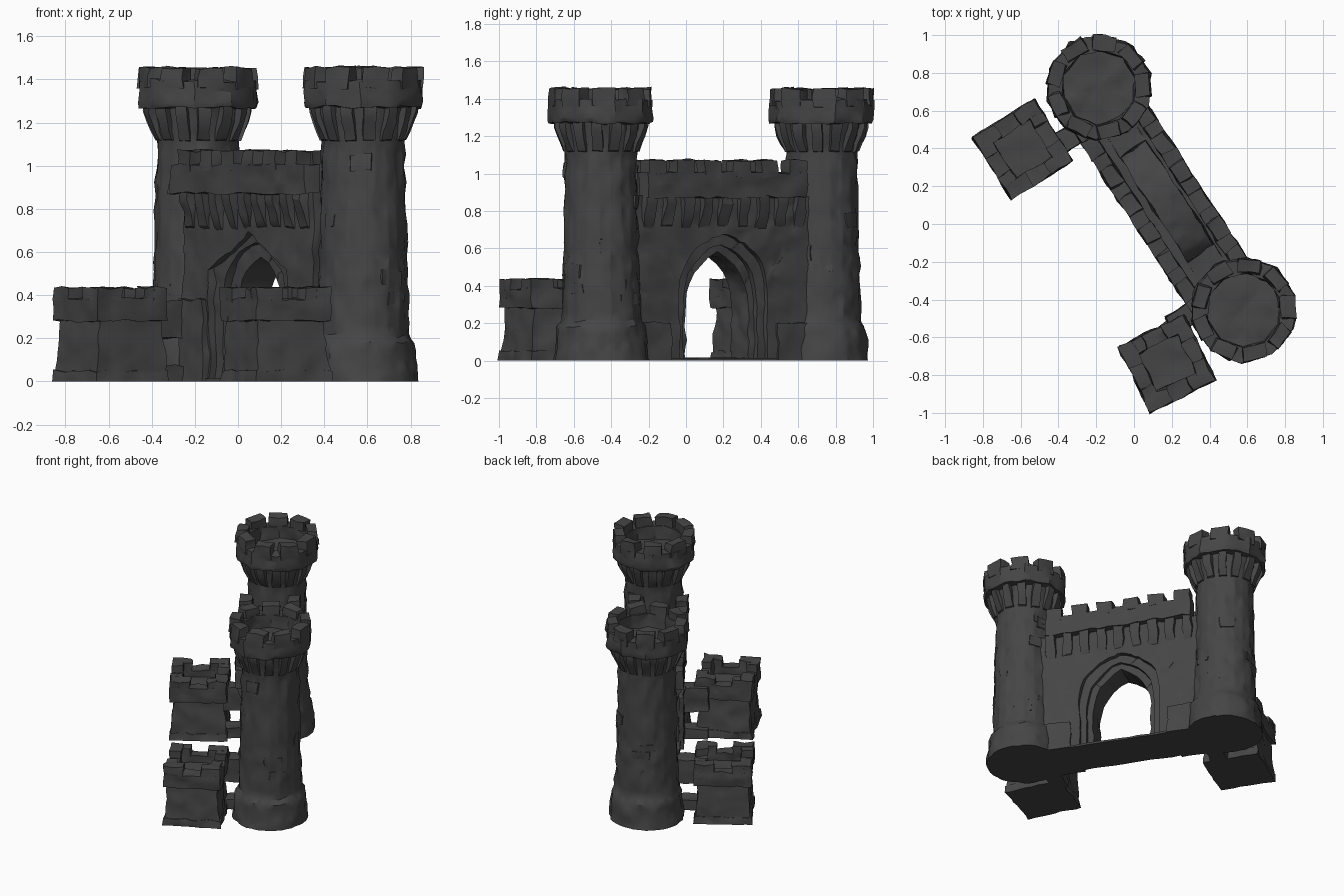
import bpy, bmesh, math, random
from mathutils import Matrix, Vector, noise

random.seed(4)
if "Cube" in bpy.data.objects:
    bpy.data.objects.remove(bpy.data.objects["Cube"])

stone = bpy.data.materials.new("dark_stone")
stone.use_nodes = True
GREY = (0.06, 0.06, 0.06, 1)
stone.diffuse_color = GREY
stone.node_tree.nodes["Principled BSDF"].inputs["Base Color"].default_value = GREY

# Gatehouse frame: x runs along the wall, -y is its outer side
FRAME = Matrix.Translation((0.205, 0.14, 0)) @ Matrix.Rotation(math.radians(-56.9), 4, 'Z')


def place(x, y, z=0, turn=0):
    return Matrix.Translation((x, y, z)) @ Matrix.Rotation(turn, 4, 'Z')


def box(bm, x, y, z, at=Matrix(), top=1.0):
    """Box from (min, max) ranges; top scales the upper face."""
    mid = Vector(((x[0] + x[1]) / 2, (y[0] + y[1]) / 2, (z[0] + z[1]) / 2))
    size = (x[1] - x[0], y[1] - y[0], z[1] - z[0], 1)
    verts = bmesh.ops.create_cube(bm, size=1)["verts"]
    for v in verts:
        if v.co.z > 0:
            v.co.x *= top
            v.co.y *= top
    bmesh.ops.transform(bm, matrix=at @ Matrix.Translation(mid) @ Matrix.Diagonal(size), verts=verts)


def lathe(bm, profile, sides, at):
    rings = [[bm.verts.new(at @ Vector((r * math.cos(a), r * math.sin(a), z)))
              for a in (math.tau * i / sides for i in range(sides))] for r, z in profile]
    for low, high in zip(rings, rings[1:]):
        for i in range(sides):
            j = (i + 1) % sides
            bm.faces.new((low[i], low[j], high[j], high[i]))
    bm.faces.new(rings[0][::-1])
    bm.faces.new(rings[-1])


def extrude(bm, points, axis_range, at=Matrix(), side=False):
    """Prism from an outline in x-z (or y-z with side), pushed along the other axis."""
    lo, hi = axis_range
    make = (lambda p, d: Vector((d, p[0], p[1]))) if side else (lambda p, d: Vector((p[0], d, p[1])))
    a = [bm.verts.new(at @ make(p, lo)) for p in points]
    b = [bm.verts.new(at @ make(p, hi)) for p in points]
    bm.faces.new(a)
    bm.faces.new(b[::-1])
    for i in range(len(a)):
        j = (i + 1) % len(a)
        bm.faces.new((a[j], a[i], b[i], b[j]))


def finish(name, bm, rough=0.015, detail=0.07):
    """Break up the surface, weather it and turn it into an object."""
    for _ in range(4):
        bmesh.ops.triangulate(bm, faces=bm.faces[:])
        long_edges = [e for e in bm.edges if e.calc_length() > detail]
        if not long_edges:
            break
        bmesh.ops.subdivide_edges(bm, edges=long_edges, cuts=1)
    bmesh.ops.triangulate(bm, faces=bm.faces[:])
    bmesh.ops.recalc_face_normals(bm, faces=bm.faces[:])
    for v in bm.verts:
        shift = noise.noise_vector(v.co * 13) * rough
        shift.z *= min(1, v.co.z * 20)
        v.co += shift
    bmesh.ops.transform(bm, matrix=FRAME, verts=bm.verts[:])
    mesh = bpy.data.meshes.new(name)
    bm.to_mesh(mesh)
    bm.free()
    mesh.materials.append(stone)
    obj = bpy.data.objects.new(name, mesh)
    bpy.context.collection.objects.link(obj)
    bpy.ops.object.select_all(action='DESELECT')
    obj.select_set(True)
    bpy.context.view_layer.objects.active = obj
    bpy.ops.object.shade_smooth_by_angle(angle=math.radians(30))


def pointed_arch(half, spring, apex, steps=6):
    """Outline of a pointed opening, from the left foot to the right foot."""
    h = apex - spring
    radius = (half ** 2 + h ** 2) / (2 * half)
    sweep = math.asin(min(1, h / radius))
    right = [(half - radius + radius * math.cos(sweep * i / steps),
              spring + radius * math.sin(sweep * i / steps)) for i in range(steps)]
    return ([(-half, 0)] + [(-x, z) for x, z in right] + [(0, apex)]
            + right[::-1] + [(half, 0)])


# Round towers
for side, sx in (("back", -0.703), ("front", 0.703)):
    at = place(sx, -0.009)
    bm = bmesh.new()
    lathe(bm, [(0.255, 0), (0.25, 0.04), (0.236, 0.18), (0.214, 0.215), (0.203, 0.6),
               (0.192, 1.12), (0.21, 1.2), (0.225, 1.275)], 20, at)
    for _ in range(14):  # proud stones
        turn, z = random.uniform(0, math.tau), random.uniform(0.25, 1.05)
        w, h = random.uniform(0.03, 0.06), random.uniform(0.02, 0.04)
        box(bm, (0.15, 0.207 - z * 0.008), (-w, w), (z - h, z + h), at @ place(0, 0, 0, turn))
    finish(side + "_tower_shaft", bm)

    bm = bmesh.new()
    for i in range(14):
        extrude(bm, [(0.17, 1.11), (0.2, 1.12), (0.236, 1.2), (0.25, 1.25), (0.25, 1.29), (0.17, 1.29)],
                (-0.028, 0.028), at @ place(0, 0, 0, math.tau * i / 14))
    finish(side + "_tower_corbels", bm, 0.01)

    bm = bmesh.new()
    lathe(bm, [(0.2, 1.27), (0.278, 1.27), (0.284, 1.29), (0.28, 1.395), (0.2, 1.395),
               (0.195, 1.3), (0.02, 1.3)], 10, at)
    for i in range(9):
        box(bm, (0.196, 0.272), (-0.062, 0.062), (1.36, 1.455),
            at @ place(0, 0, 0, math.tau * (i + 0.5) / 9), 0.95)
    finish(side + "_tower_battlements", bm)

# Gate wall: layers with stepped arches, the middle one carrying the vault
END, TOP = 0.55, 0.88
bm = bmesh.new()
inner = pointed_arch(0.2, 0.29, 0.575)
for front, back, arch in ((-0.19, -0.155, pointed_arch(0.33, 0.52, 0.69, 1)),
                          (-0.155, -0.12, pointed_arch(0.265, 0.36, 0.64)),
                          (0.05, 0.08, pointed_arch(0.235, 0.33, 0.62)),
                          (0.08, 0.11, pointed_arch(0.28, 0.37, 0.67))):
    extrude(bm, [(END, 0), (END, TOP), (-END, TOP), (-END, 0)] + arch, (front, back))
vault = [(0.33 * math.cos(a), 0.66 + 0.14 * math.sin(a)) for a in (math.pi * i / 10 for i in range(11))]
extrude(bm, [(END, 0), (END, TOP), (0.33, TOP)] + vault + [(-0.33, TOP), (-END, TOP), (-END, 0)]
        + inner, (-0.12, 0.05))
for s in (-1, 1):  # footings beside the gate
    lo, hi = sorted((s * 0.34, s * 0.54))
    box(bm, (lo, hi), (-0.22, -0.15), (0, 0.38))
    box(bm, (lo, hi), (0.06, 0.125), (0, 0.2))
box(bm, (-END, END), (-0.2, 0.12), (0, 0.014))
finish("gate_wall", bm)

# Corbels, parapets and merlons on both faces of the wall
bm = bmesh.new()
for face, out in ((-0.18, -0.235), (0.1, 0.145)):
    for i in range(9):
        u = -0.48 + i * 0.12
        extrude(bm, [(face, 0.7), ((face * 2 + out) / 3, 0.72), (out, 0.84), (out, 0.89), (face, 0.89)],
                (u - 0.032, u + 0.032), side=True)
finish("wall_corbels", bm)

bm = bmesh.new()
for lo, hi, end in ((-0.25, -0.165, 0.57), (0.07, 0.155, 0.51)):
    box(bm, (-end, end), (lo, hi), (0.87, 1.005))
    for i in range(6):
        u = -0.45 + i * 0.18
        box(bm, (u - 0.055, u + 0.055), (lo, hi), (0.98, 1.07), top=0.95)
finish("wall_battlements", bm)

# Square outworks, each joined to the gate by a pierced link
for name, x, y, turn, s in (("back", -0.648, -0.526, -1, -1), ("front", 0.719, -0.505, -7, 1)):
    at = place(x, y, 0, math.radians(turn))
    bm = bmesh.new()
    box(bm, (-0.195, 0.195), (-0.195, 0.195), (0, 0.05), at, 0.97)
    box(bm, (-0.186, 0.186), (-0.183, 0.183), (0.03, 0.33), at, 0.9)
    finish(name + "_outwork_body", bm)

    bm = bmesh.new()
    for q in range(4):
        arm = at @ Matrix.Rotation(math.pi / 2 * q, 4, 'Z')
        box(bm, (-0.192, 0.192), (0.115, 0.192), (0.28, 0.385), arm)
        box(bm, (0.06, 0.192), (0.115, 0.192), (0.37, 0.435), arm)
        box(bm, (0.115, 0.192), (0.06, 0.14), (0.37, 0.433), arm)
    finish(name + "_outwork_battlements", bm)

    bm = bmesh.new()
    lo, hi = sorted((s * 0.51, s * 0.62))
    box(bm, (lo, hi), (-0.38, -0.15), (0.2, 0.37))
    box(bm, (lo, hi), (-0.38, -0.15), (0, 0.07))
    finish(name + "_link", bm)
